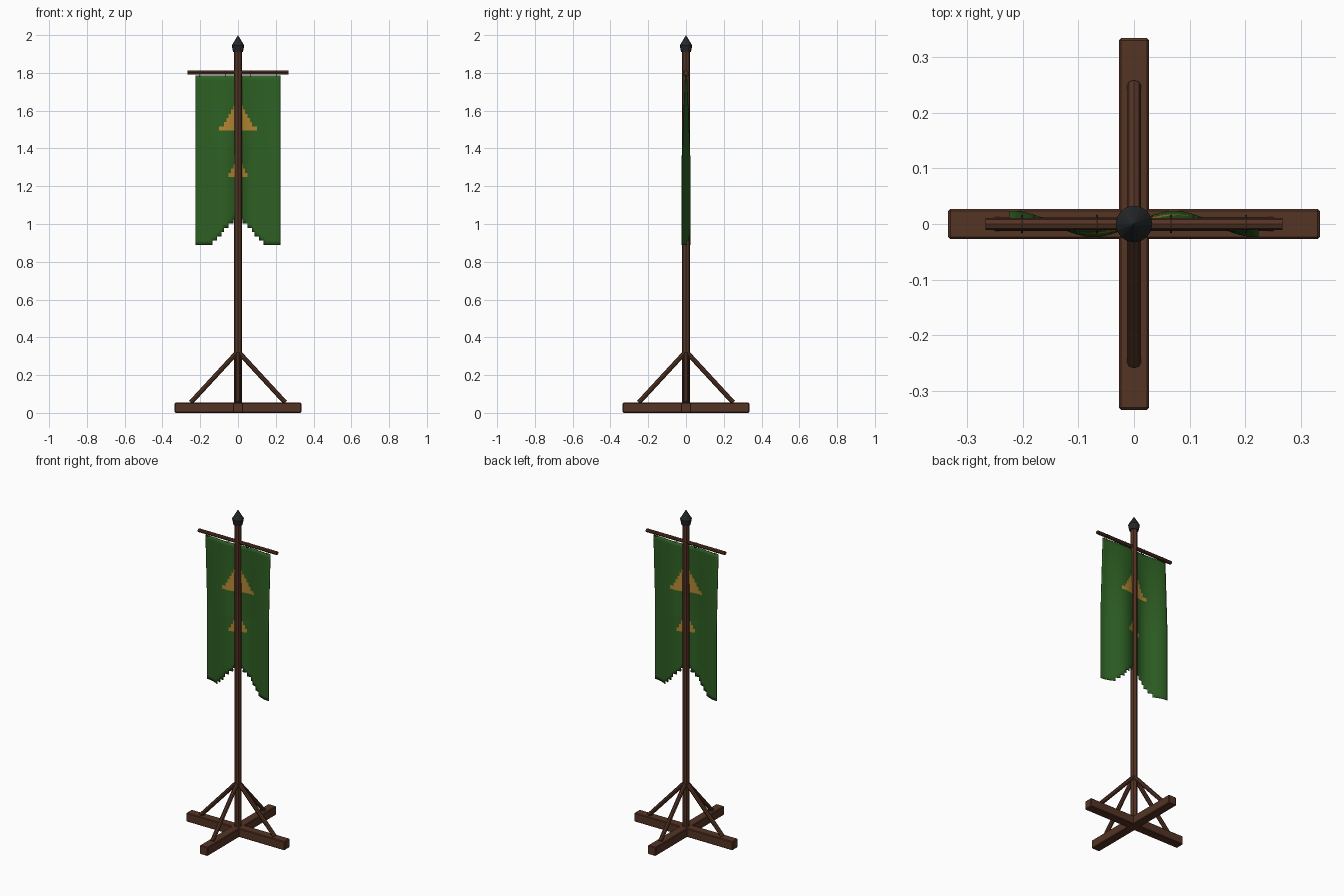
import bpy, bmesh, math
from mathutils import Vector

cube = bpy.data.objects.get("Cube")
if cube:
    bpy.data.objects.remove(cube, do_unlink=True)


def material(name, rgb):
    m = bpy.data.materials.new(name)
    m.use_nodes = True
    m.diffuse_color = (*rgb, 1)
    m.node_tree.nodes["Principled BSDF"].inputs["Base Color"].default_value = (*rgb, 1)
    return m


wood = material("brown wood", (0.09, 0.034, 0.018))
iron = material("dark iron", (0.017, 0.019, 0.021))
green = material("green cloth", (0.027, 0.115, 0.017))
gold = material("gold emblem", (0.45, 0.24, 0.032))


def finish(name, mat):
    ob = bpy.context.object
    ob.name = name
    ob.data.materials.append(mat)
    return ob


def rod(name, a, b, radius, mat, sides=8):
    a, b = Vector(a), Vector(b)
    bpy.ops.mesh.primitive_cylinder_add(vertices=sides, radius=radius,
                                        depth=(b - a).length, location=(a + b) / 2)
    ob = finish(name, mat)
    ob.rotation_euler = (b - a).to_track_quat('Z', 'Y').to_euler()
    return ob


def cone(name, z0, z1, r0, r1, mat):
    bpy.ops.mesh.primitive_cone_add(vertices=16, radius1=r0, radius2=r1,
                                    depth=z1 - z0, location=(0, 0, (z0 + z1) / 2))
    return finish(name, mat)


# Crossed foot beams
for name, size in (("foot_beam_side", (0.67, 0.054, 0.054)),
                   ("foot_beam_front", (0.054, 0.67, 0.054))):
    bpy.ops.mesh.primitive_cube_add(size=1, location=(0, 0, 0.027))
    beam = finish(name, wood)
    beam.scale = size
    bpy.ops.object.transform_apply(location=False, rotation=False, scale=True)
    bevel = beam.modifiers.new("worn edges", 'BEVEL')
    bevel.width = 0.004
    bevel.segments = 1

# Pole, crossbar and the four slanted braces
rod("pole", (0, 0, 0.03), (0, 0, 1.92), 0.021, wood)
rod("crossbar", (-0.268, 0, 1.802), (0.268, 0, 1.802), 0.011, wood)
for name, dx, dy in (("left", 1, 0), ("right", -1, 0), ("front", 0, -1), ("back", 0, 1)):
    rod("brace_" + name, (dx * 0.25, dy * 0.25, 0.055),
        (dx * 0.01, dy * 0.01, 0.315), 0.0125, wood)

# Pointed finial
cone("finial_base", 1.91, 1.945, 0.026, 0.033, iron)
cone("finial_tip", 1.945, 2.0, 0.033, 0.0, iron)

# Hanging rings around the crossbar
for i, x in enumerate((-0.202, -0.067, 0.067, 0.202)):
    bpy.ops.mesh.primitive_torus_add(major_radius=0.015, minor_radius=0.002,
                                     major_segments=12, minor_segments=6,
                                     location=(x, 0, 1.797),
                                     rotation=(0, math.pi / 2, 0))
    finish(f"ring_{i + 1}", wood)

# Banner: a rippled grid with a stepped swallowtail and two stepped emblems
HALF, TOP, BOTTOM, COLS, ROWS = 0.224, 1.785, 0.89, 36, 40


def cloth_point(u, v):
    x = (2 * u - 1) * HALF
    ripple = 0.022 * min(1, 0.2 + 1.6 * v)
    return x, ripple * math.sin(math.tau * x / 0.29), TOP + (BOTTOM - TOP) * v


def in_triangle(x, z, base, height, half):
    return base < z < base + height and abs(x) < half * (1 - (z - base) / height)


bm = bmesh.new()
grid = [[bm.verts.new(cloth_point(c / COLS, r / ROWS)) for c in range(COLS + 1)]
        for r in range(ROWS + 1)]
for r in range(ROWS):
    for c in range(COLS):
        x, _, z = cloth_point((c + 0.5) / COLS, (r + 0.5) / ROWS)
        if in_triangle(x, z, BOTTOM, 0.155, 0.142):
            continue
        f = bm.faces.new((grid[r][c], grid[r + 1][c], grid[r + 1][c + 1], grid[r][c + 1]))
        f.smooth = True
        emblem = in_triangle(x, z, 1.497, 0.15, 0.1) or in_triangle(x, z, 1.24, 0.09, 0.07)
        f.material_index = 1 if emblem else 0
bmesh.ops.delete(bm, geom=[v for v in bm.verts if not v.link_faces], context='VERTS')
mesh = bpy.data.meshes.new("banner")
bm.to_mesh(mesh)
bm.free()
mesh.materials.append(green)
mesh.materials.append(gold)
banner = bpy.data.objects.new("banner", mesh)
bpy.context.collection.objects.link(banner)
solid = banner.modifiers.new("cloth thickness", 'SOLIDIFY')
solid.thickness = 0.003
solid.offset = 0
